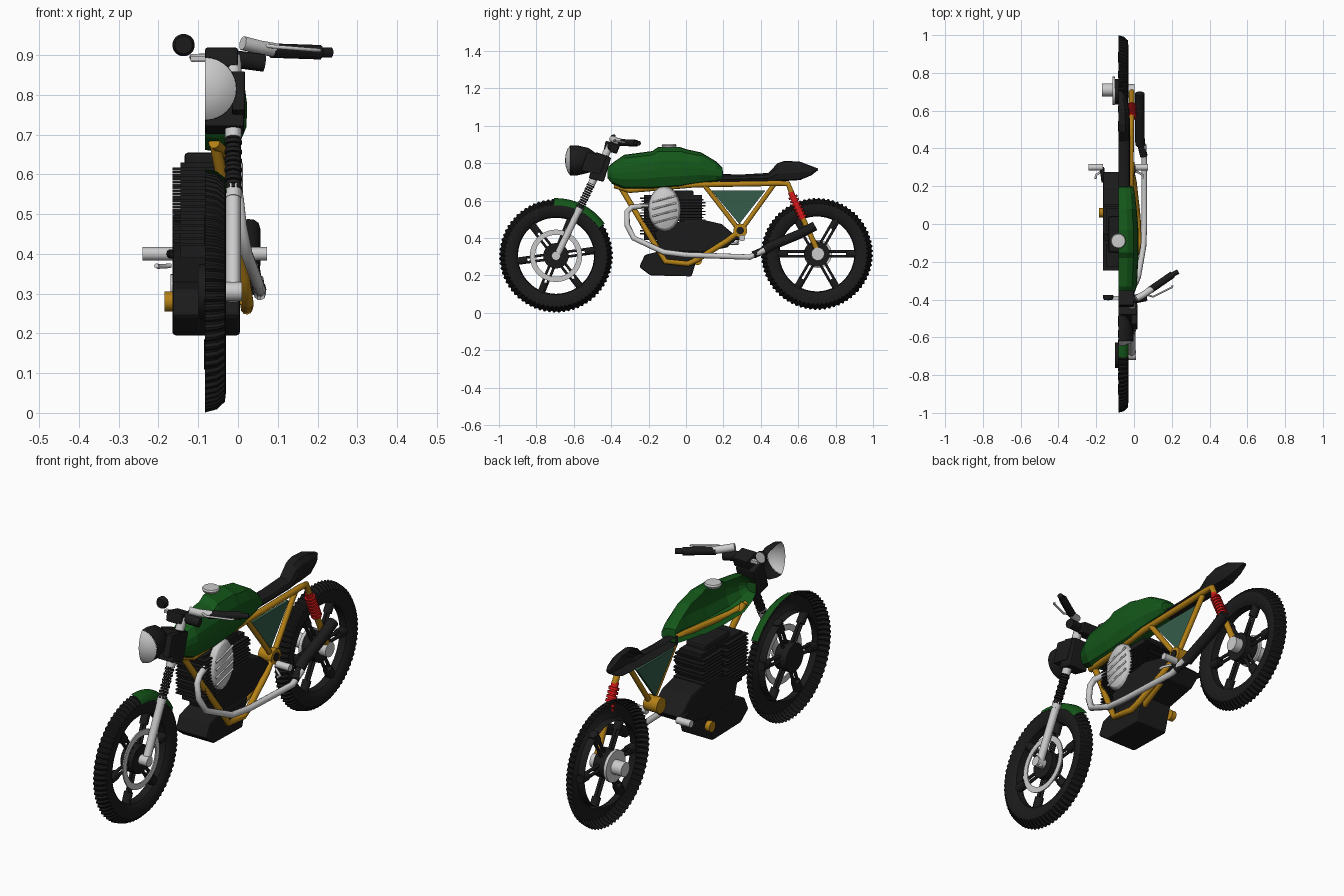
import bpy, bmesh
from math import sin, cos, pi, radians
from mathutils import Vector

if "Cube" in bpy.data.objects:
    bpy.data.objects.remove(bpy.data.objects["Cube"])

CX = -0.083   # centre plane of the bike; body shells are half shells open here


def mat(name, c):
    m = bpy.data.materials.new(name)
    m.diffuse_color = (*c, 1)
    m.use_nodes = True
    m.node_tree.nodes["Principled BSDF"].inputs["Base Color"].default_value = m.diffuse_color
    return m


BLACK = mat("black", (0.011, 0.011, 0.011))
GREEN = mat("green", (0.007, 0.095, 0.010))
ORANGE = mat("orange", (0.46, 0.22, 0.008))
RED = mat("red", (0.7, 0.01, 0.01))
PANEL = mat("panel_green", (0.035, 0.11, 0.07))


def finish(name, bm, m=None, smooth=None):
    bmesh.ops.recalc_face_normals(bm, faces=bm.faces)
    me = bpy.data.meshes.new(name)
    bm.to_mesh(me)
    bm.free()
    ob = bpy.data.objects.new(name, me)
    bpy.context.collection.objects.link(ob)
    if m:
        me.materials.append(m)
    if smooth:
        bpy.ops.object.select_all(action='DESELECT')
        ob.select_set(True)
        bpy.context.view_layer.objects.active = ob
        bpy.ops.object.shade_smooth_by_angle(angle=radians(smooth))
    return ob


def skin(bm, rows, wrap=False):
    vs = [[bm.verts.new(p) for p in r] for r in rows]
    for i in range(len(vs) if wrap else len(vs) - 1):
        a, b = vs[i], vs[(i + 1) % len(vs)]
        for j in range(len(a) - 1):
            bm.faces.new((a[j], a[j + 1], b[j + 1], b[j]))
    return vs


def revolve(name, prof, o, m=None, axis='x', a0=0, a1=360, n=32, tread=0.0, smooth=35):
    """Spin (axial, radius) points; tread lowers the outer points on alternate steps."""
    full = a1 - a0 == 360
    rows = []
    for i in range(n if full else n + 1):
        t = radians(a0 + (a1 - a0) * i / n)
        row = []
        for k, (a, r) in enumerate(prof):
            if tread and k < 3 and i % 4 < 2:
                r -= tread
            c, s = r * cos(t), r * sin(t)
            row.append((o[0] + a, o[1] + c, o[2] + s) if axis == 'x' else (o[0] + c, o[1] + a, o[2] + s))
        rows.append(row)
    bm = bmesh.new()
    skin(bm, rows, full)
    bmesh.ops.remove_doubles(bm, verts=bm.verts, dist=1e-5)
    return finish(name, bm, m, smooth)


def disc(name, x0, x1, r, y, z, m=None, n=24):
    return revolve(name, [(0, 0), (0, r), (x1 - x0, r), (x1 - x0, 0)], (x0, y, z), m, n=n)


def tube(name, pts, r, m=None, res=3):
    cu = bpy.data.curves.new(name, 'CURVE')
    cu.dimensions = '3D'
    cu.bevel_depth, cu.bevel_resolution, cu.use_fill_caps = r, res, True
    sp = cu.splines.new('POLY')
    sp.points.add(len(pts) - 1)
    for p, q in zip(sp.points, pts):
        p.co = (*q, 1)
    ob = bpy.data.objects.new(name, cu)
    bpy.context.collection.objects.link(ob)
    if m:
        cu.materials.append(m)
    return ob


def prism(name, pts, x0, x1, m=None, bev=0.0):
    """Extrude a (y, z) outline from x0 to x1."""
    bm = bmesh.new()
    f = bm.faces.new([bm.verts.new((x0, y, z)) for y, z in pts])
    g = bmesh.ops.extrude_face_region(bm, geom=[f])['geom']
    bmesh.ops.translate(bm, vec=(x1 - x0, 0, 0), verts=[v for v in g if isinstance(v, bmesh.types.BMVert)])
    ob = finish(name, bm, m)
    if bev:
        b = ob.modifiers.new("bevel", 'BEVEL')
        b.width, b.segments = bev, 2
    return ob


def box(name, x0, x1, y0, y1, z0, z1, m=None, bev=0.0):
    return prism(name, [(y0, z0), (y1, z0), (y1, z1), (y0, z1)], x0, x1, m, bev)


def half_loft(name, secs, shape, m):
    """Half shell along y; secs = (y, bottom, top, half width)."""
    bm = bmesh.new()
    vs = skin(bm, [[(CX + w * fx, y, b + (t - b) * fz) for fx, fz in shape] for y, b, t, w in secs])
    bm.faces.new(vs[0])
    bm.faces.new(vs[-1])
    return finish(name, bm, m)


# wheels: half tyre, rim, hub and paired spokes
TYRE = [(0, .304), (.03, .296), (.05, .277), (.053, .25), (.045, .22), (.035, .207), (0, .203)]


def wheel(name, y, z, turn, k):
    revolve(name + "_tyre", [(a, r * k) for a, r in TYRE], (CX, y, z), BLACK, n=288, tread=.007, smooth=30)
    disc(name + "_hub", -.10, -.035, .068, y, z, BLACK)
    for i in range(6):
        t = radians(turn + 60 * i)
        d, s = Vector((0, cos(t), sin(t))), Vector((0, -sin(t), cos(t)))
        c = Vector((CX + .02, y, z))
        for e in (-.013, .013):
            tube(f"{name}_spoke_{i}", [c + d * .05 + s * e, c + d * .17 + s * e], .008, BLACK, 1)
        tube(f"{name}_spoke_bracket_{i}", [c + d * .155, c + d * .21], .023, BLACK, 1)


wheel("front_wheel", -.695, .305, 8, 1.0)
wheel("rear_wheel", .70, .315, 0, .985)
revolve("front_brake_disc", [(0, .112), (0, .14), (.006, .14), (.006, .112), (0, .112)], (-.04, -.695, .305), n=40)
disc("front_axle", -.04, .01, .024, -.695, .305)
disc("rear_axle_right", -.04, .003, .035, .705, .315)
disc("rear_axle_left", -.17, -.11, .034, .71, .315)
disc("rear_drum_plate", -.115, -.10, .075, .705, .315)

# front fender
revolve("front_fender", [(0, .318), (.03, .312), (.048, .298), (.054, .28)], (CX, -.695, .295), GREEN,
        a0=35, a1=92, n=14)


# front fork along one slanted line
def fork(z, x=-.012):
    return (x, -.69 + (z - .305) * .48, z)


tube("fork_lower", [fork(.285), fork(.555)], .019)
tube("fork_collar", [fork(.54), fork(.57)], .021)
g = [(i * .012, .022 if i % 2 else .016) for i in range(13)]
for i in range(12):
    tube(f"fork_gaiter_{i}", [fork(.56 + .0115 * i), fork(.569 + .0115 * i)], .022 - .003 * (i % 2), BLACK, 2)
tube("fork_upper", [fork(.69), fork(.895)], .021)
prism("lower_yoke", [(-.52, .72), (-.44, .70), (-.40, .83), (-.48, .86)], CX, .015, BLACK, .006)
prism("upper_yoke", [(-.44, .87), (-.37, .85), (-.35, .90), (-.43, .92)], CX, .0, BLACK, .006)
tube("bar_clamp", [(-.01, -.40, .89), (.065, -.385, .88)], .023, BLACK)

# headlight, half of a round lamp
revolve("headlight_shell", [(0, .08), (.04, .08), (.10, .066), (.15, .03), (.155, 0)], (CX, -.62, .815), BLACK,
        'y', -90, 90, 16)
revolve("headlight_lens", [(-.025, 0), (-.022, .03), (-.012, .06), (.002, .079)], (CX, -.622, .815), None,
        'y', -90, 90, 16)
prism("headlight_bracket", [(-.56, .76), (-.46, .74), (-.42, .84), (-.53, .86)], -.015, .018, BLACK, .005)

# handlebar, lever and gauge
tube("handlebar", [(.012, -.395, .93), (.05, -.375, .92), (.10, -.34, .911)], .018)
tube("grip", [(.085, -.35, .911), (.205, -.267, .907)], .019, BLACK)
tube("bar_end", [(.203, -.269, .907), (.234, -.252, .906)], .013, BLACK)
tube("lever", [(.055, -.37, .925), (.10, -.385, .92), (.20, -.335, .912), (.205, -.325, .912)], .005)
revolve("gauge_body", [(-.014, 0), (-.012, .022), (0, .028), (.013, .027)], (-.137, -.39, .925), BLACK, 'y')
revolve("gauge_face", [(.012, .026), (.013, 0)], (-.137, -.39, .925), None, 'y')
box("gauge_bracket", -.12, CX, -.40, -.38, .885, .898)

# fuel tank
TANK = [(0, 1), (.45, .985), (.75, .9), (.95, .68), (1, .5), (.98, .3), (.8, .08), (.45, 0), (0, .03)]
half_loft("fuel_tank", [(-.42, .72, .775, .05), (-.395, .69, .80, .075), (-.33, .658, .845, .098),
                        (-.18, .655, .865, .106), (-.15, .656, .886, .106), (-.03, .664, .886, .106),
                        (0, .672, .875, .104), (.08, .685, .858, .097), (.16, .70, .81, .088),
                        (.195, .71, .775, .08), (.20, .715, .73, .07)], TANK, GREEN)
revolve("fuel_cap", [(0, .034), (.012, .04), (.02, .036), (.022, 0)], (0, 0, 0), n=24)
cap = bpy.data.objects["fuel_cap"]
cap.rotation_euler = (0, -pi / 2, 0)
cap.location = (CX, -.09, .882)

# seat with rear hump
SEAT = [(0, 1), (.6, .97), (.9, .75), (1, .4), (.85, .05), (0, 0)]
half_loft("seat", [(.18, .70, .742, .062), (.30, .70, .74, .062), (.44, .702, .748, .062), (.49, .705, .80, .062),
                   (.53, .705, .813, .062), (.61, .71, .808, .058), (.67, .735, .785, .042),
                   (.705, .762, .772, .02)], SEAT, BLACK)

# frame tubes
R = .015
tube("frame_top_rail", [(-.06, -.38, .68), (-.03, -.30, .655), (-.02, .05, .685), (-.015, .50, .693),
                        (-.015, .545, .69), (-.012, .565, .64)], R, ORANGE)
tube("frame_down_tube", [(-.06, -.36, .69), (-.03, -.27, .54), (.015, -.15, .34), (.025, -.11, .275), (.022, .01, .262),
                         (.018, .06, .285), (.0, .22, .385), (-.015, .29, .44)], R, ORANGE)
tube("frame_lower_rail", [(-.02, -.08, .285), (-.02, .05, .285), (-.02, .27, .41)], R, ORANGE)
tube("frame_front_strut", [(-.02, .10, .68), (-.015, .29, .435)], .013, ORANGE)
tube("frame_rear_strut", [(-.02, .47, .685), (-.015, .29, .435)], .013, ORANGE)
disc("frame_pivot", -.07, .003, .037, .29, .44, ORANGE)
disc("frame_pivot_bolt", .0, .008, .02, .29, .44, BLACK)
prism("side_panel", [(.135, .655), (.425, .655), (.285, .475)], -.035, -.022, PANEL)

# rear shock
SH = [Vector((-.012, .56, .645)), Vector((-.012, .705, .33))]
tube("shock_rod", [SH[0].lerp(SH[1], .4), SH[1]], .015, ORANGE)
tube("shock_core", [SH[0], SH[0].lerp(SH[1], .45)], .017, RED)
for i in range(7):
    tube(f"shock_coil_{i}", [SH[0].lerp(SH[1], .07 + .055 * i), SH[0].lerp(SH[1], .105 + .055 * i)], .025, RED, 2)

# exhaust
tube("exhaust_pipe", [(-.03, -.20, .575), (-.005, -.29, .565), (.0, -.315, .54), (.008, -.315, .47), (.022, -.28, .40),
                      (.05, -.12, .325), (.055, 0, .31), (.055, .34, .298), (.05, .42, .335)], .015)
tube("muffler_neck", [(.052, .36, .31), (.035, .43, .34)], .02, BLACK)
tube("muffler", [(.034, .42, .335), (.03, .46, .36), (.03, .60, .418), (.03, .69, .465)], .026, BLACK)

# engine
X0, X1 = -.165, -.005
prism("crankcase", [(-.17, .43), (-.03, .49), (.08, .50), (.19, .475), (.28, .40), (.22, .35), (.07, .32), (-.14, .32)],
      X0, X1, BLACK, .008)
prism("sump", [(-.14, .33), (.07, .33), (.03, .195), (-.19, .20), (-.25, .245), (-.22, .31)], X0, X1 + .01, BLACK, .008)
for name, y0, y1, z0, n in (("front", -.245, -.085, .42, 13), ("rear", -.055, .105, .475, 9)):
    box(name + "_cylinder_core", X0 + .02, X1 - .02, y0 + .02, y1 - .02, z0 - .03, .63, BLACK)
    for i in range(n):
        z = z0 + i * .0158
        w = .012 if i % 3 == 2 else 0
        box(f"{name}_cylinder_fin_{i}", X0, X1, y0 + w / 2, y1 - w, z, z + .007, BLACK)
box("cylinder_head", X0 + .03, X1 - .02, -.15, .04, .60, .655, BLACK, .01)

# ribbed engine cover
cov = revolve("engine_cover", [(0, 1), (.016, .98), (.026, .85), (.03, 0)], (0, 0, 0), n=20, smooth=40)
cov.scale = (1, .088, .122)
cov.location = (-.02, -.115, .555)
for i in range(4):
    z = .49 + .038 * i
    tube(f"cover_rib_{i}", [(.008, -.18, z - .012), (.008, -.05, z + .022)], .005, None, 1)

# foot pegs, shift shaft
for side, a, b in (("left", -.24, -.165), ("right", .0, .073)):
    disc(side + "_foot_peg", a, b, .017, .30, .40, n=16)
tube("left_pedal", [(-.17, .28, .37), (-.20, .26, .368), (-.205, .24, .37)], .006)
tube("right_pedal", [(.01, .28, .385), (.045, .26, .37), (.045, .24, .37)], .006)
tube("left_peg_arm", [(-.16, .22, .40), (-.17, .30, .40)], .012, BLACK)
disc("shift_shaft", -.185, -.16, .025, .06, .28, ORANGE)
